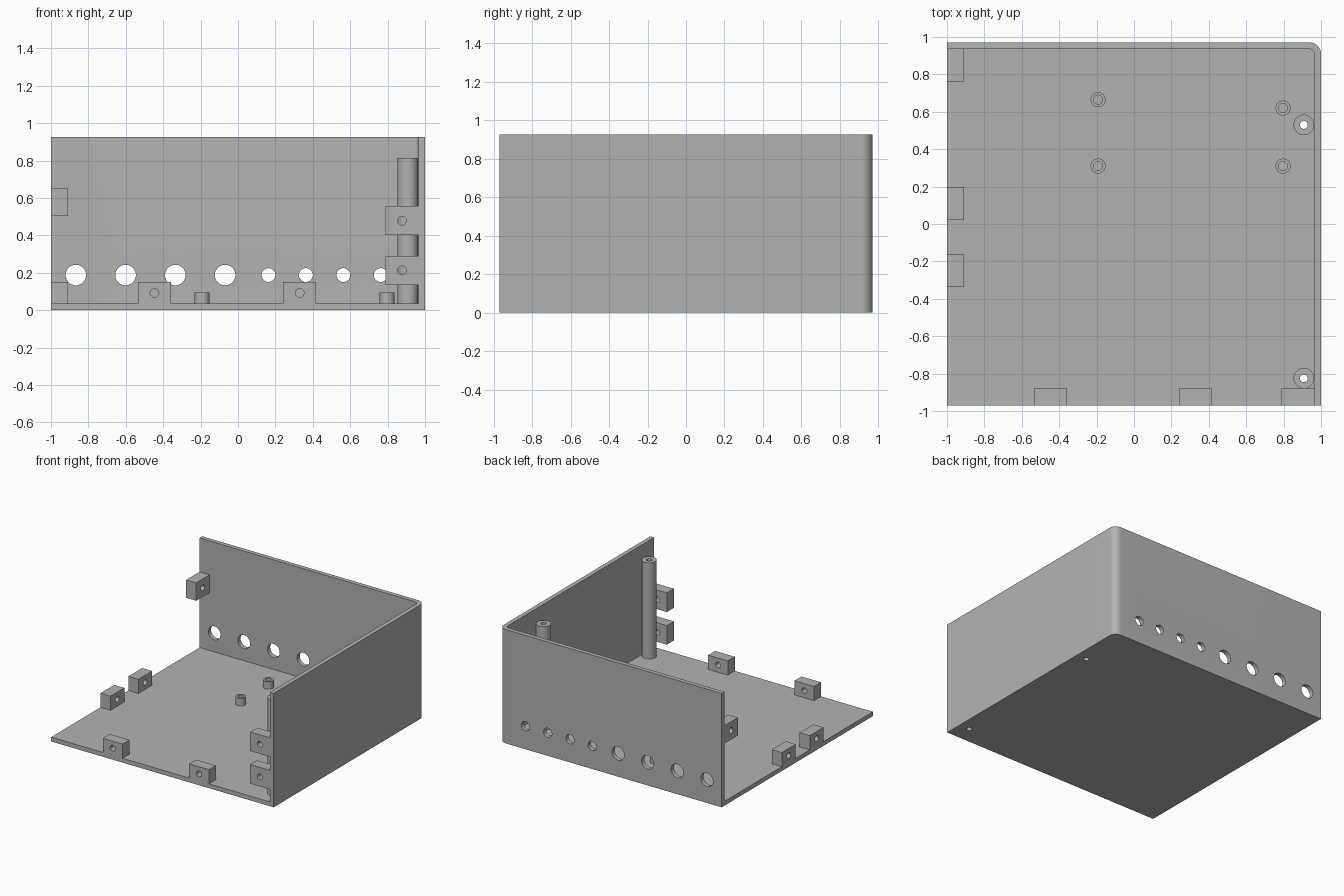
import bpy, bmesh, math
from mathutils import Matrix, Vector

cube = bpy.data.objects.get("Cube")
if cube:
    bpy.data.objects.remove(cube, do_unlink=True)

grey = bpy.data.materials.new("plain grey")
grey.use_nodes = True
colour = (0.45, 0.45, 0.45, 1)
grey.diffuse_color = colour
grey.node_tree.nodes["Principled BSDF"].inputs["Base Color"].default_value = colour

HEIGHT, FLOOR, WALL = 0.925, 0.035, 0.035
DEPTH = 0.97
IN_X, IN_Y = 1 - WALL, DEPTH - WALL
TURN = {"x": Matrix.Rotation(math.pi / 2, 4, "Y"),
        "y": Matrix.Rotation(math.pi / 2, 4, "X"),
        "z": Matrix.Identity(4)}


def finish(name, bm):
    bmesh.ops.recalc_face_normals(bm, faces=bm.faces)
    mesh = bpy.data.meshes.new(name)
    bm.to_mesh(mesh)
    bm.free()
    mesh.materials.append(grey)
    ob = bpy.data.objects.new(name, mesh)
    bpy.context.collection.objects.link(ob)
    return ob


def prism(name, x0, y0, x1, y1, z0, z1, radius=0):
    """Upright box whose +x +y corner may be rounded."""
    pts = [(x0, y0), (x1, y0)]
    if radius:
        for i in range(13):
            a = math.pi / 2 * i / 12
            pts.append((x1 - radius + radius * math.cos(a), y1 - radius + radius * math.sin(a)))
    else:
        pts.append((x1, y1))
    pts.append((x0, y1))
    bm = bmesh.new()
    face = bm.faces.new([bm.verts.new((x, y, z0)) for x, y in pts])
    ext = bmesh.ops.extrude_face_region(bm, geom=[face])
    bmesh.ops.translate(bm, vec=(0, 0, z1 - z0),
                        verts=[v for v in ext["geom"] if isinstance(v, bmesh.types.BMVert)])
    return finish(name, bm)


def cylinder(name, centre, radius, length, axis="z"):
    bm = bmesh.new()
    bmesh.ops.create_cone(bm, cap_ends=True, segments=40, radius1=radius, radius2=radius,
                          depth=length, matrix=Matrix.Translation(Vector(centre)) @ TURN[axis])
    return finish(name, bm)


def cut(ob, cutter):
    mod = ob.modifiers.new("cut", "BOOLEAN")
    mod.operation, mod.solver, mod.object = "DIFFERENCE", "EXACT", cutter
    select(ob)
    bpy.ops.object.modifier_apply(modifier=mod.name)
    bpy.data.objects.remove(cutter, do_unlink=True)


def select(ob):
    bpy.ops.object.select_all(action="DESELECT")
    ob.select_set(True)
    bpy.context.view_layer.objects.active = ob


def smooth(ob):
    select(ob)
    bpy.ops.object.shade_smooth_by_angle(angle=math.radians(30))


# Enclosure half: floor, back wall and right-hand wall in one piece
shell = prism("enclosure_shell", -1, -DEPTH, 1, DEPTH, 0, HEIGHT, 0.06)
cut(shell, prism("cavity", -1.2, -1.2, IN_X, IN_Y, FLOOR, 1.2, 0.028))

# Connector holes in the back wall
for i in range(4):
    cut(shell, cylinder("large_hole", (-0.867 + 0.266 * i, DEPTH, 0.188), 0.055, 0.3, "y"))
    cut(shell, cylinder("small_hole", (0.163 + 0.2 * i, DEPTH, 0.188), 0.037, 0.3, "y"))

# Tall screw posts, bored right through the floor
for end, y in (("back", 0.53), ("front", -0.825)):
    top = 0.815
    post = cylinder(end + "_screw_post", (0.908, y, (FLOOR + top) / 2), 0.055, top - FLOOR)
    cut(post, cylinder("bore", (0.908, y, 0.4), 0.021, 1.4))
    cut(shell, cylinder("bore", (0.908, y, 0), 0.021, 0.3))
    smooth(post)

# Short board standoffs, bored down to the floor
for i, (x, y) in enumerate([(-0.192, 0.665), (-0.192, 0.31), (0.797, 0.62), (0.797, 0.31)]):
    standoff = cylinder(f"standoff_{i + 1}", (x, y, 0.065), 0.04, 0.06)
    cut(standoff, cylinder("bore", (x, y, 0.065), 0.024, 0.2))
    smooth(standoff)
smooth(shell)


def tab(name, low, high, axis):
    """Fastening block with a screw hole along the given axis."""
    block = prism(name, low[0], low[1], high[0], high[1], low[2], high[2])
    centre = [(a + b) / 2 for a, b in zip(low, high)]
    cut(block, cylinder("bore", centre, 0.023, 0.4, axis))
    smooth(block)


LONG, THIN = 0.177, 0.09
# Tabs along the front edge of the floor
for side, x in (("right", -0.535), ("left", 0.241)):
    tab(f"front_floor_tab_{side}", (x, -DEPTH, FLOOR),
        (x + LONG, THIN - DEPTH, 0.15), "y")
# Tabs along the open side edge of the floor
for end, y in (("front", -0.337), ("back", 0.021)):
    tab(f"side_floor_tab_{end}", (-1, y, FLOOR), (THIN - 1, y + LONG, 0.15), "x")
# Tabs on the front edge of the side wall
for level, z in (("lower", 0.136), ("upper", 0.401)):
    tab(f"side_wall_tab_{level}", (IN_X - LONG, -DEPTH, z),
        (IN_X, THIN - DEPTH, z + 0.155), "y")
# Tab on the open edge of the back wall
tab("back_wall_tab", (-1, IN_Y - LONG + 0.005, 0.505), (THIN - 1, IN_Y, 0.65), "x")
